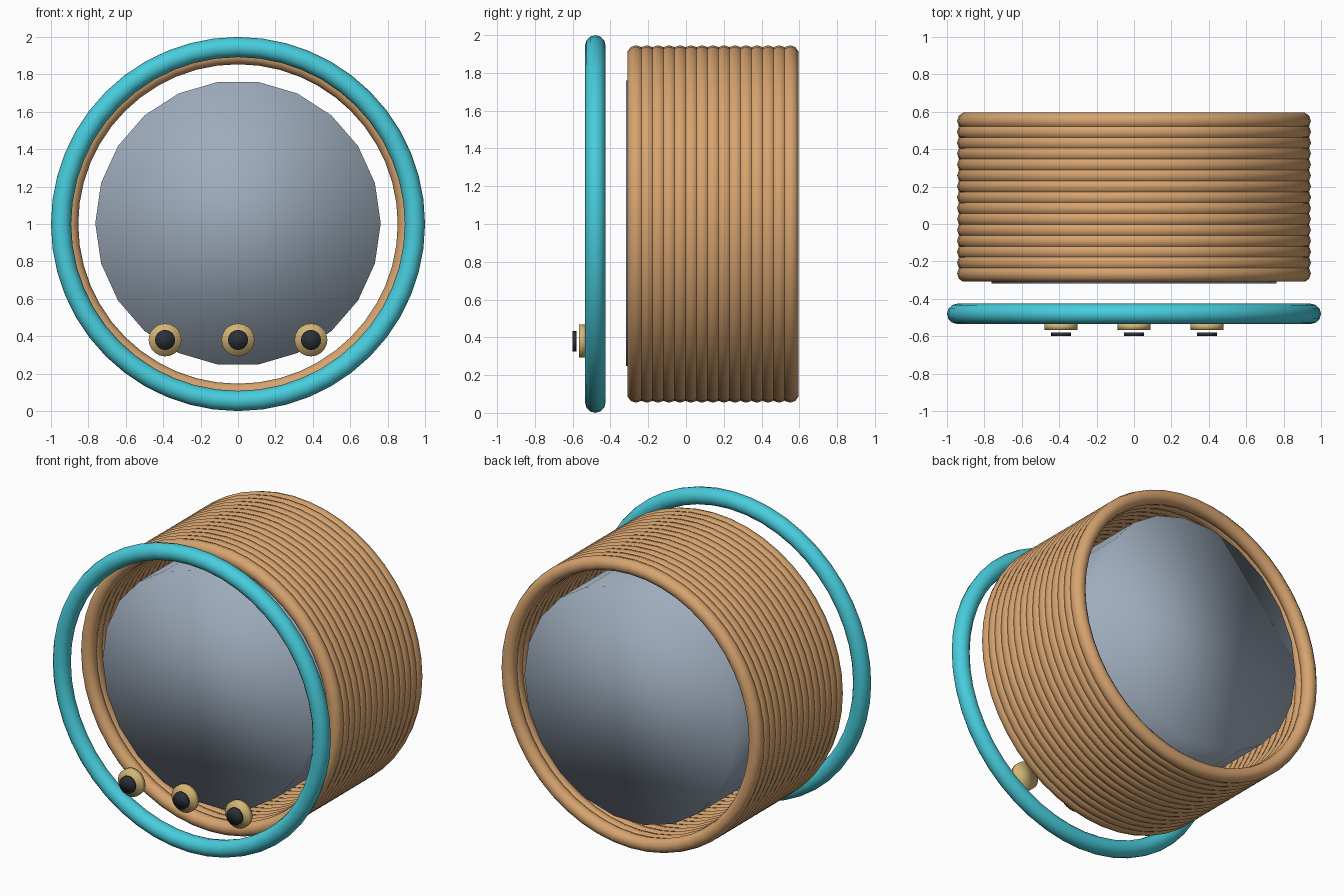
import bpy
import math

cube = bpy.data.objects.get("Cube")
if cube:
    bpy.data.objects.remove(cube, do_unlink=True)

FACING_FRONT = (math.pi / 2, 0, 0)


def material(name, rgb):
    mat = bpy.data.materials.new(name)
    mat.use_nodes = True
    color = (*rgb, 1)
    mat.diffuse_color = color
    mat.node_tree.nodes["Principled BSDF"].inputs["Base Color"].default_value = color
    return mat


def finish(name, mat):
    obj = bpy.context.object
    obj.name = name
    obj.data.materials.append(mat)
    bpy.ops.object.shade_smooth()
    return obj


def ring(name, y, radius, tube, sides, mat):
    bpy.ops.mesh.primitive_torus_add(
        major_radius=radius, minor_radius=tube, major_segments=48,
        minor_segments=sides, location=(0, y, 1), rotation=FACING_FRONT)
    return finish(name, mat)


def disc(name, x, z, front, back, radius, sides, mat, turn=0):
    bpy.ops.mesh.primitive_cylinder_add(
        vertices=sides, radius=radius, depth=back - front,
        location=(x, (front + back) / 2, z),
        rotation=(math.pi / 2, turn, 0))
    return finish(name, mat)


tan = material("tan coil", (0.68, 0.37, 0.16))
teal = material("teal", (0.065, 0.61, 0.72))
steel = material("steel grey", (0.34, 0.41, 0.50))
brass = material("brass", (0.66, 0.47, 0.18))
dark = material("dark slate", (0.023, 0.03, 0.04))

# Barrel wall of stacked coils
COILS = 15
for i in range(COILS):
    ring(f"coil_{i + 1}", -0.265 + i * 0.0583, 0.9, 0.046, 10, tan)

# Solid core, softly shaded, with a corner on the x axis
disc("core", 0, 1.004, -0.318, 0.59, 0.763, 22, steel, turn=math.pi / 2)

# Front hoop
ring("front_hoop", -0.48, 0.946, 0.054, 12, teal)

# Three knobs along the bottom of the hoop
for side, x in (("right", -0.39), ("middle", 0), ("left", 0.39)):
    disc(f"{side}_knob_base", x, 0.38, -0.566, -0.53, 0.088, 20, brass)
    disc(f"{side}_knob_cap", x, 0.38, -0.6, -0.58, 0.054, 16, dark)
